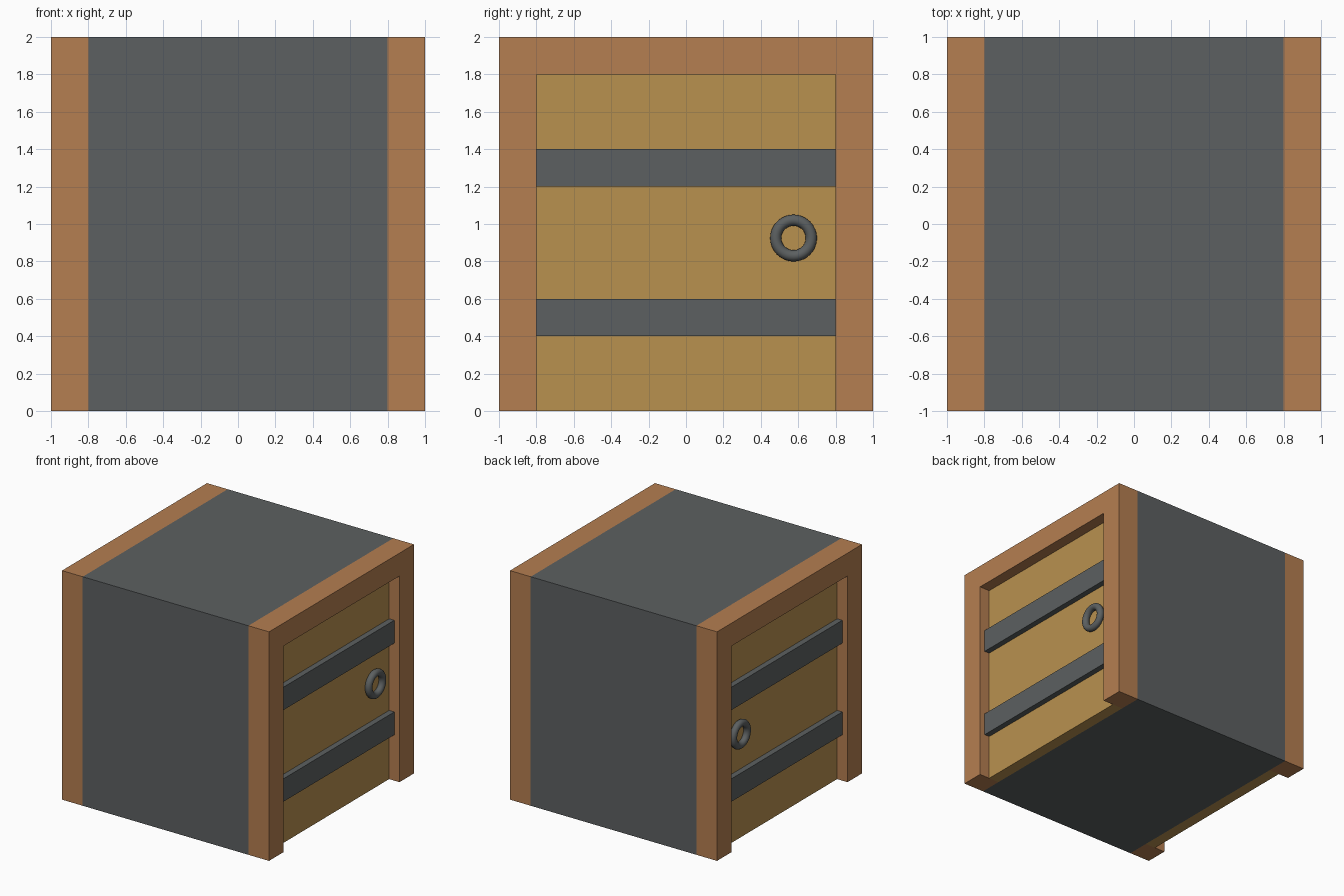
import bpy, bmesh, math

if "Cube" in bpy.data.objects:
    bpy.data.objects.remove(bpy.data.objects["Cube"])


def material(name, rgb):
    m = bpy.data.materials.new(name)
    m.use_nodes = True
    m.diffuse_color = (*rgb, 1)
    m.node_tree.nodes["Principled BSDF"].inputs["Base Color"].default_value = (*rgb, 1)
    return m


iron = material("dark iron", (0.107, 0.117, 0.119))
wood = material("red brown wood", (0.462, 0.209, 0.082))
plank = material("golden wood", (0.485, 0.283, 0.078))


def box(name, low, high, mat):
    size = [h - l for l, h in zip(low, high)]
    mid = [(l + h) / 2 for l, h in zip(low, high)]
    bpy.ops.mesh.primitive_cube_add(size=1, location=mid)
    ob = bpy.context.object
    ob.name = name
    ob.scale = size
    bpy.ops.object.transform_apply(location=True, rotation=False, scale=True)
    ob.data.materials.append(mat)
    return ob


def door_frame(name, x0, x1):
    # Upside-down U profile, extruded along x
    profile = [(-1, 0), (-1, 2), (1, 2), (1, 0),
               (0.8, 0), (0.8, 1.8), (-0.8, 1.8), (-0.8, 0)]
    bm = bmesh.new()
    face = bm.faces.new([bm.verts.new((x0, y, z)) for y, z in profile])
    out = bmesh.ops.extrude_face_region(bm, geom=[face])
    moved = [v for v in out["geom"] if isinstance(v, bmesh.types.BMVert)]
    bmesh.ops.translate(bm, verts=moved, vec=(x1 - x0, 0, 0))
    bmesh.ops.recalc_face_normals(bm, faces=bm.faces)
    mesh = bpy.data.meshes.new(name)
    bm.to_mesh(mesh)
    bm.free()
    mesh.materials.append(wood)
    ob = bpy.data.objects.new(name, mesh)
    bpy.context.collection.objects.link(ob)


# Metal shell
box("body", (-0.8, -1, 0), (0.8, 1, 2), iron)

# Matching door at each end
for side, s in (("left", 1), ("right", -1)):
    def span(a, b):
        return sorted((s * a, s * b))

    door_frame(side + "_door_frame", *span(0.8, 1))
    x0, x1 = span(0.8, 0.9)
    box(side + "_door", (x0, -0.8, 0), (x1, 0.8, 1.8), plank)
    x0, x1 = span(0.9, 0.95)
    for label, z in (("lower", 0.4), ("upper", 1.2)):
        box(f"{side}_{label}_strap", (x0, -0.8, z), (x1, 0.8, z + 0.2), iron)

    # Ring handle lying against the door
    bpy.ops.mesh.primitive_torus_add(
        major_radius=0.095, minor_radius=0.03, major_segments=48, minor_segments=16,
        location=(s * 0.927, 0.575, 0.925), rotation=(0, math.pi / 2, 0))
    ring = bpy.context.object
    ring.name = side + "_ring_handle"
    ring.data.materials.append(iron)
    bpy.ops.object.shade_smooth()
